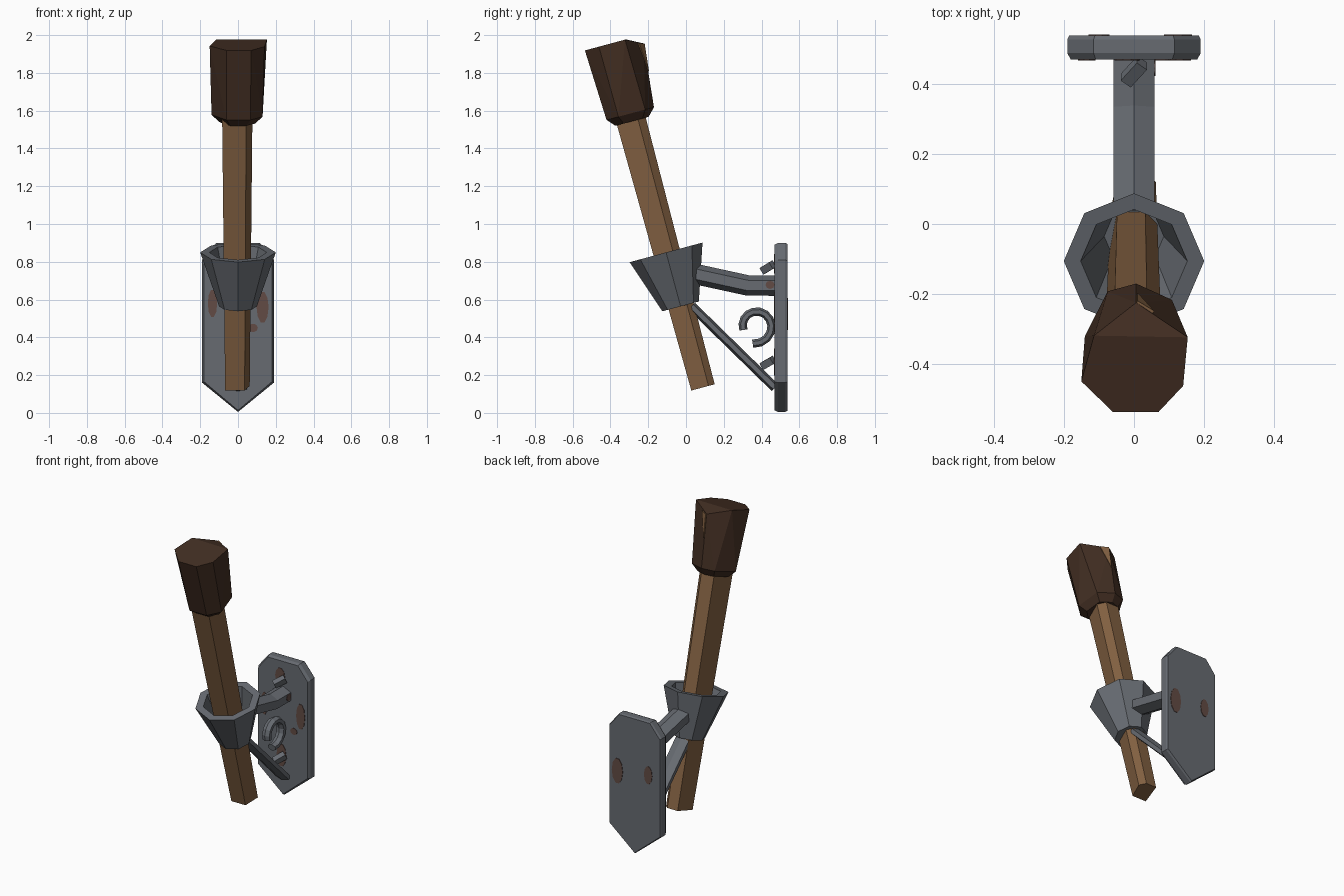
import bpy, bmesh, math
from mathutils import Vector, Euler

if "Cube" in bpy.data.objects:
    bpy.data.objects.remove(bpy.data.objects["Cube"])


def material(name, rgb):
    m = bpy.data.materials.new(name)
    m.diffuse_color = (*rgb, 1)
    m.use_nodes = True
    m.node_tree.nodes["Principled BSDF"].inputs["Base Color"].default_value = m.diffuse_color
    return m


IRON = material("iron grey", (0.135, 0.147, 0.166))
WOOD = material("wood brown", (0.223, 0.117, 0.053))
CHAR = material("charred brown", (0.054, 0.027, 0.016))
RUST = material("rust brown", (0.122, 0.070, 0.058))


def finish(bm, name, mat):
    bmesh.ops.recalc_face_normals(bm, faces=bm.faces)
    me = bpy.data.meshes.new(name)
    bm.to_mesh(me)
    bm.free()
    me.materials.append(mat)
    ob = bpy.data.objects.new(name, me)
    bpy.context.collection.objects.link(ob)
    return ob


def loft(name, rings, mat):
    """Skin a list of equal-length rings and cap both ends."""
    bm = bmesh.new()
    vs = [[bm.verts.new(p) for p in r] for r in rings]
    n = len(vs[0])
    for a, b in zip(vs, vs[1:]):
        for i in range(n):
            j = (i + 1) % n
            bm.faces.new((a[i], a[j], b[j], b[i]))
    bm.faces.new(vs[0])
    bm.faces.new(vs[-1])
    return finish(bm, name, mat)


def sweep(name, path, rx, rn, mat, sides=6):
    """Sweep a polygon section along a (y, z) path lying in the x = 0 plane."""
    rings = []
    for i, p in enumerate(path):
        a, b = Vector(path[max(i - 1, 0)]), Vector(path[min(i + 1, len(path) - 1)])
        t = (b - a).normalized()
        ring = []
        for k in range(sides):
            ang = math.pi / 2 + k * math.tau / sides
            u = rn * math.sin(ang)
            ring.append((rx * math.cos(ang), p[0] - t.y * u, p[1] + t.x * u))
        rings.append(ring)
    return loft(name, rings, mat)


# Tilted torch frame: s runs up the shaft, p across it towards the wall
def torch(x, p, s):
    return (x, 0.09 - 0.26 * s + 0.9656 * p, 0.135 + 0.9656 * s + 0.26 * p)


# Wooden shaft, widening upwards
section = [(-0.068, -0.064), (0.035, -0.064), (0.062, 0.03), (0.03, 0.064), (-0.045, 0.064)]
loft("shaft", [[torch(x * k, p * k, s) for x, p in section]
               for s, k in ((0, 1), (1.6, 1.25))], WOOD)

# Charred head: faceted lump with a sloping back corner
low = [(-0.14, -0.02), (-0.06, -0.125), (0.065, -0.125), (0.13, -0.06),
       (0.108, 0.087), (0.006, 0.135), (-0.075, 0.112)]
top = [(-0.15, -0.05), (-0.06, -0.14), (0.07, -0.14), (0.14, -0.063),
       (0.153, 0.08), (0.006, 0.17), (-0.114, 0.085)]
pts = [torch(x * 0.7, p * 0.7, 1.458) for x, p in low]
pts += [torch(x, p, 1.5) for x, p in low]
pts += [torch(x, p, 1.84 if i == 5 else 1.885) for i, (x, p) in enumerate(top)]
bm = bmesh.new()
for p in pts:
    bm.verts.new(p)
bmesh.ops.convex_hull(bm, input=bm.verts)
bmesh.ops.dissolve_limit(bm, angle_limit=0.03, verts=bm.verts, edges=bm.edges)
finish(bm, "head", CHAR)

# Bare wood sliver on the back corner of the head
tri = [(0.008, 0.170, 1.838), (0.055, 0.143, 1.848), (0.008, 0.154, 1.69)]
loft("bare_wood_sliver", [[torch(x + 0.5 * d, p + d, s) for x, p, s in tri]
                          for d in (-0.003, 0.005)], WOOD)

# Octagonal hollow cup
cup = []
for s, r in ((0.445, 0.1), (0.741, 0.2), (0.741, 0.152), (0.47, 0.085)):
    cup.append([torch(r * math.sin(k * math.pi / 4), -0.003 + r * math.cos(k * math.pi / 4), s)
                for k in range(8)])
loft("cup", cup, IRON)

# Wall plate with chamfered rim
outline = [(0, 0.005), (0.19, 0.16), (0.19, 0.81), (0.115, 0.9),
           (-0.115, 0.9), (-0.19, 0.81), (-0.19, 0.16)]


def plate_ring(y, k):
    return [(x * k, y, 0.45 + (z - 0.45) * (1 - (1 - k) * 0.4)) for x, z in outline]


loft("wall_plate", [plate_ring(0.469, 0.95), plate_ring(0.487, 1),
                    plate_ring(0.525, 1), plate_ring(0.537, 0.97)], IRON)

# Bent arm, brace and scroll
sweep("arm", [(0.05, 0.735), (0.33, 0.674), (0.48, 0.674)], 0.067, 0.054, IRON)
sweep("brace", [(0.03, 0.565), (0.472, 0.133)], 0.055, 0.025, IRON)
scroll = []
for i in range(13):
    t = i / 12
    a = math.radians(200 - 300 * t)
    r = 0.07 + 0.028 * t * t
    scroll.append((0.37 + r * math.cos(a), 0.463 + r * math.sin(a)))
sweep("scroll", scroll, 0.03, 0.022, IRON)

# Crooked nails
for i, (z, turn) in enumerate(((0.77, -0.6), (0.265, -0.5))):
    bm = bmesh.new()
    bmesh.ops.create_cube(bm, size=1)
    rot = Euler((0.45, 0.3, turn)).to_matrix()
    for v in bm.verts:
        v.co = rot @ Vector((v.co.x * 0.036, v.co.y * 0.075, v.co.z * 0.04))
        v.co += Vector((0, 0.434, z))
    finish(bm, f"nail_{i + 1}", IRON)


# Rust patches: thin ellipses (x, z, half width, half height)
def patch(name, x, z, w, h, y0, y1):
    loft(name, [[(x + w * math.cos(k * math.tau / 10), y, z + h * math.sin(k * math.tau / 10))
                 for k in range(10)] for y in (y0, y1)], RUST)


spots = [(-0.135, 0.58, 0.025, 0.075), (0.13, 0.56, 0.032, 0.085),
         (0.08, 0.45, 0.025, 0.022), (-0.02, 0.79, 0.035, 0.055), (-0.01, 0.27, 0.035, 0.075)]
for i, s in enumerate(spots):
    patch(f"front_rust_{i + 1}", *s, 0.466, 0.472)
for i, s in enumerate([(-0.1, 0.55, 0.03, 0.06), (0.125, 0.52, 0.04, 0.085)]):
    patch(f"back_rust_{i + 1}", *s, 0.534, 0.540)
loft("arm_rust", [[(x, 0.445 + 0.024 * math.cos(k * math.tau / 8),
                    0.678 + 0.022 * math.sin(k * math.tau / 8)) for k in range(8)]
                  for x in (0.054, 0.061)], RUST)
